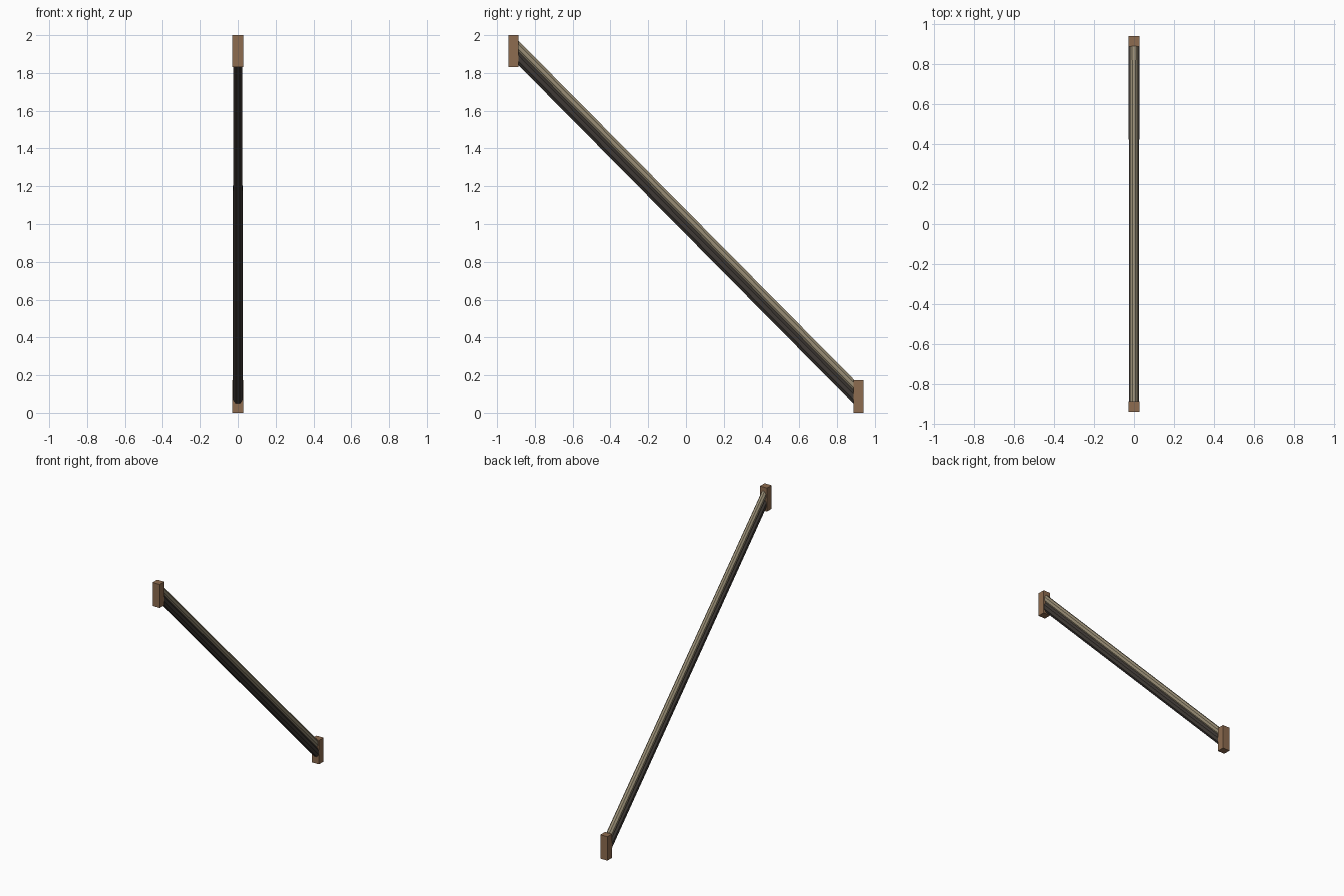
import bpy, bmesh, math

if "Cube" in bpy.data.objects:
    bpy.data.objects.remove(bpy.data.objects["Cube"])

def material(name, rgb):
    m = bpy.data.materials.new(name)
    m.diffuse_color = (*rgb, 1)
    m.use_nodes = True
    m.node_tree.nodes["Principled BSDF"].inputs["Base Color"].default_value = m.diffuse_color
    return m

wood = material("brown_wood", (0.27, 0.15, 0.08))
tan = material("tan_rail", (0.32, 0.27, 0.18))
dark = material("dark_rail", (0.05, 0.042, 0.036))

def finish(name, bm, mat):
    bmesh.ops.recalc_face_normals(bm, faces=bm.faces)
    me = bpy.data.meshes.new(name)
    bm.to_mesh(me)
    bm.free()
    me.materials.append(mat)
    ob = bpy.data.objects.new(name, me)
    bpy.context.collection.objects.link(ob)
    return ob

def block(name, y0, y1, z0, z1):
    bm = bmesh.new()
    bmesh.ops.create_cube(bm, size=1)
    for v in bm.verts:
        v.co.x *= 0.056
        v.co.y = (y0 + y1) / 2 + v.co.y * (y1 - y0)
        v.co.z = (z0 + z1) / 2 + v.co.z * (z1 - z0)
    return finish(name, bm, wood)

def rail(name, half_w, low, high, mat):
    """Sloped octagonal bar, cut vertically at the end blocks.
    low / high are vertical offsets from the centre line."""
    bm = bmesh.new()
    k = 1 / math.cos(math.pi / 8)
    rings = []
    for y, taper in ((-0.89, 0.94), (0.89, 1.06)):
        ring = []
        for i in range(8):
            a = (i + 0.5) * math.pi / 4
            x = half_w * taper * k * math.cos(a)
            z = 1.01 - 1.01 * y + (low + high) / 2 + (high - low) / 2 * k * math.sin(a)
            ring.append(bm.verts.new((x, y, z)))
        rings.append(ring)
        bm.faces.new(ring)
    a, b = rings
    for i in range(8):
        j = (i + 1) % 8
        bm.faces.new((a[i], a[j], b[j], b[i]))
    return finish(name, bm, mat)

# End blocks
block("upper_end_block", -0.94, -0.887, 1.83, 2.0)
block("lower_end_block", 0.887, 0.94, 0.0, 0.173)

# Dark lower bar and narrower light bar on top of it
rail("dark_lower_rail", 0.0255, -0.065, 0.008, dark)
rail("light_upper_rail", 0.020, 0.002, 0.065, tan)
